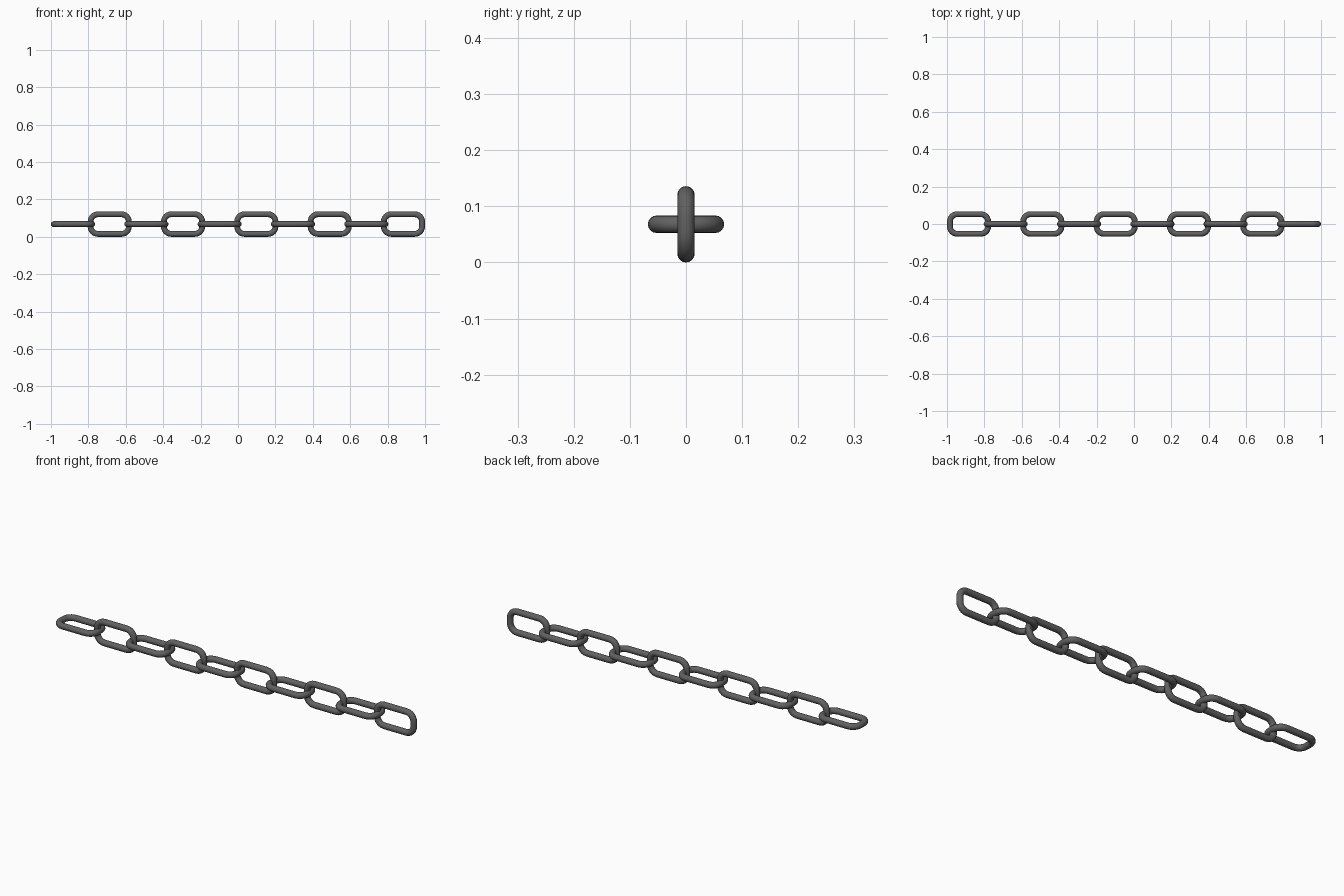
import bpy, bmesh
from math import pi, sin, cos

if "Cube" in bpy.data.objects:
    bpy.data.objects.remove(bpy.data.objects["Cube"])

COUNT, LENGTH, WIDTH, WIRE, CORNER = 10, 0.236, 0.136, 0.0155, 0.04
PITCH = (2 - LENGTH) / (COUNT - 1)
ARC, SIDES = 6, 16


def link_mesh():
    # round wire swept around a rounded rectangle in the XY plane
    hx, hy = LENGTH / 2 - WIRE - CORNER, WIDTH / 2 - WIRE - CORNER
    bm = bmesh.new()
    rings = []
    for q, (sx, sy) in enumerate([(1, 1), (-1, 1), (-1, -1), (1, -1)]):
        for i in range(ARC + 1):
            a = (q + i / ARC) * pi / 2
            ring = []
            for j in range(SIDES):
                t = 2 * pi * j / SIDES
                r = CORNER + WIRE * cos(t)
                ring.append(bm.verts.new((sx * hx + r * cos(a), sy * hy + r * sin(a), WIRE * sin(t))))
            rings.append(ring)
    for k, b in enumerate(rings):
        a = rings[k - 1]
        for j in range(SIDES):
            n = (j + 1) % SIDES
            bm.faces.new((a[j], b[j], b[n], a[n])).smooth = True
    bmesh.ops.recalc_face_normals(bm, faces=bm.faces)
    mesh = bpy.data.meshes.new("chain_link")
    bm.to_mesh(mesh)
    bm.free()
    return mesh


# links alternate between lying flat and standing upright
mesh = link_mesh()
for i in range(COUNT):
    link = bpy.data.objects.new(f"chain_link_{i + 1}", mesh)
    link.location = (-1 + LENGTH / 2 + i * PITCH, 0, WIDTH / 2)
    link.rotation_euler.x = (i % 2) * pi / 2
    bpy.context.collection.objects.link(link)

# dark grey metal
metal = bpy.data.materials.new("dark_metal")
metal.diffuse_color = (0.12, 0.12, 0.12, 1)
metal.use_nodes = True
metal.node_tree.nodes["Principled BSDF"].inputs["Base Color"].default_value = metal.diffuse_color
mesh.materials.append(metal)
